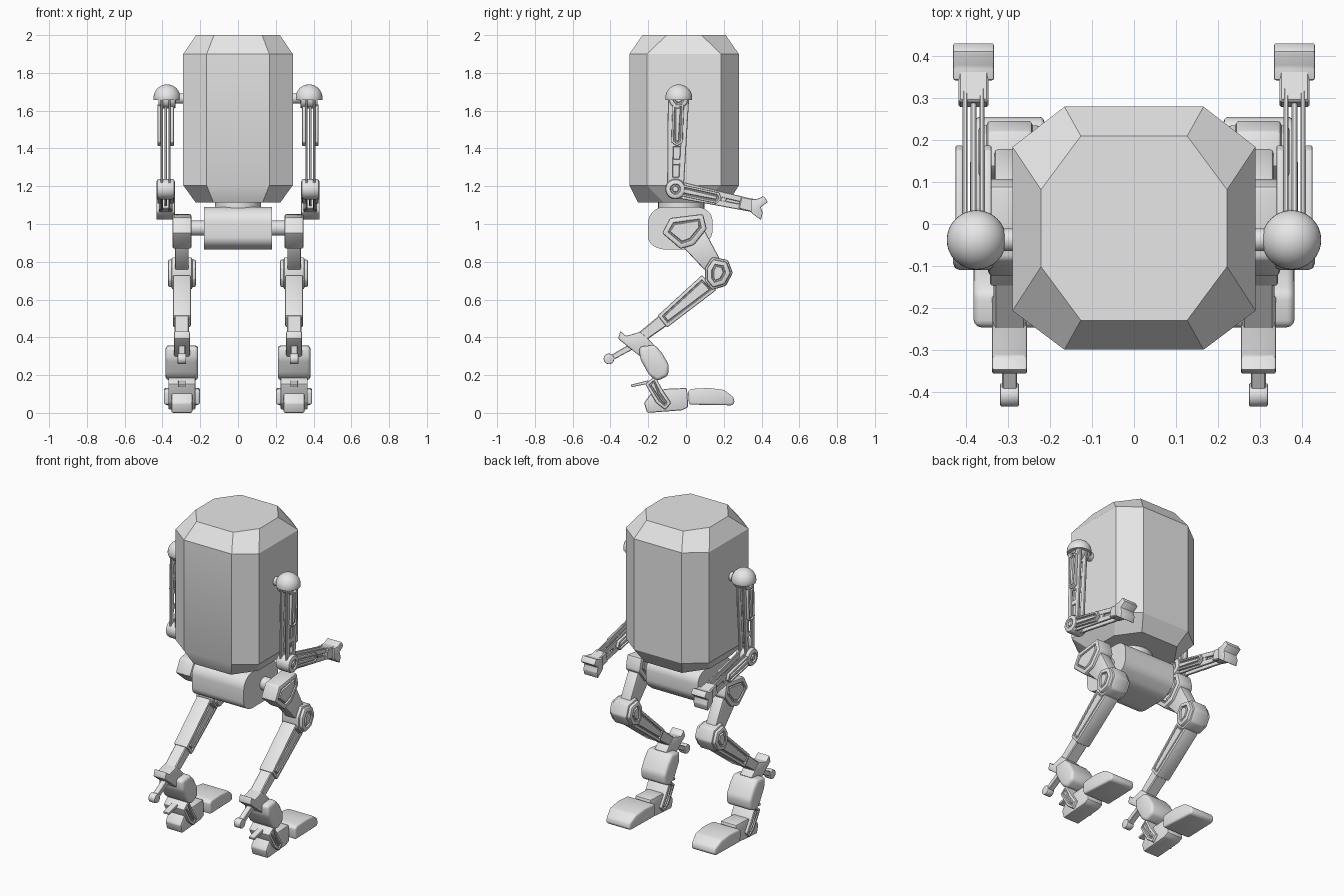
import bpy, bmesh, math
from mathutils import Vector, Matrix

if "Cube" in bpy.data.objects:
    bpy.data.objects.remove(bpy.data.objects["Cube"])

grey = bpy.data.materials.new("plain grey")
grey.diffuse_color = (0.8, 0.8, 0.8, 1)
grey.use_nodes = True
grey.node_tree.nodes["Principled BSDF"].inputs["Base Color"].default_value = grey.diffuse_color
LEG, ARM = 0.297, 0.383     # centre lines of the legs and arms


def finish(name, bm, bevel=0.0, segs=2, panel=0.0, mirror=True):
    """Bevel, recess the side panels, mirror and shade one part."""
    bmesh.ops.recalc_face_normals(bm, faces=bm.faces[:])
    if bevel:
        edges = [e for e in bm.edges if len(e.link_faces) == 2 and e.calc_face_angle(0) > 0.3]
        bmesh.ops.bevel(bm, geom=edges, offset=bevel, segments=segs, profile=0.5,
                        affect='EDGES', clamp_overlap=True)
    if panel:
        bm.normal_update()
        big = max(f.calc_area() for f in bm.faces if abs(f.normal.x) > 0.98)
        caps = [f for f in bm.faces if abs(f.normal.x) > 0.98 and f.calc_area() > big * 0.8]
        bmesh.ops.inset_individual(bm, faces=caps, thickness=panel)
        bmesh.ops.inset_individual(bm, faces=caps, thickness=0.004, depth=-0.008)
        bmesh.ops.inset_individual(bm, faces=caps, thickness=0.006)
        bmesh.ops.inset_individual(bm, faces=caps, thickness=0.004, depth=0.008)
    me = bpy.data.meshes.new(name)
    bm.to_mesh(me)
    bm.free()
    me.materials.append(grey)
    ob = bpy.data.objects.new(name, me)
    bpy.context.collection.objects.link(ob)
    bpy.ops.object.select_all(action='DESELECT')
    ob.select_set(True)
    bpy.context.view_layer.objects.active = ob
    bpy.ops.object.shade_smooth_by_angle(angle=math.radians(30))
    if mirror:
        ob.modifiers.new("mirror", 'MIRROR')
    return ob


def loft(rings):
    """Closed skin through rings of equal point count."""
    bm = bmesh.new()
    vs = [[bm.verts.new(p) for p in r] for r in rings]
    n = len(vs[0])
    for a, b in zip(vs, vs[1:]):
        for i in range(n):
            bm.faces.new((a[i], a[(i + 1) % n], b[(i + 1) % n], b[i]))
    bm.faces.new(vs[0])
    bm.faces.new(vs[-1])
    return bm


def prism(name, pts, xc, half, bevel=0.006, segs=2, panel=0.0, mirror=True):
    """Side profile (y, z) extruded across x."""
    bm = loft([[(xc + s * half, y, z) for y, z in pts] for s in (-1, 1)])
    return finish(name, bm, bevel, segs, panel, mirror)


def bar(name, p, q, w0, w1, xc, half, bevel=0.003, panel=0.0):
    """Tapered bar from p to q in the side plane."""
    p, q = Vector(p), Vector(q)
    d = (q - p).normalized()
    n = Vector((-d.y, d.x))
    pts = [p + n * w0, q + n * w1, q - n * w1, p - n * w0]
    return prism(name, pts, xc, half, bevel, 1, panel)


def disc(name, yz, r, xc, half, sides=32, bevel=0.008, panel=0.0):
    """Cylinder lying along x."""
    pts = [(yz[0] + r * math.cos(2 * math.pi * i / sides),
            yz[1] + r * math.sin(2 * math.pi * i / sides)) for i in range(sides)]
    bm = loft([[(xc + s * half, y, z) for y, z in pts] for s in (-1, 1)])
    bmesh.ops.recalc_face_normals(bm, faces=bm.faces[:])
    if bevel:
        rim = [e for e in bm.edges if e.calc_face_angle(0) > 1.2]
        bmesh.ops.bevel(bm, geom=rim, offset=bevel, segments=2, profile=0.5, affect='EDGES')
    return finish(name, bm, 0, 1, panel)


# Faceted torso
def octagon(half, z):
    return [(x, y, z) for x, y in half] + [(-x, y, z) for x, y in reversed(half)]


wide = [(0.166, -0.30), (0.29, -0.207), (0.29, 0.184), (0.166, 0.28)]
cap = [(0.127, -0.23), (0.222, -0.102), (0.222, 0.082), (0.127, 0.21)]
base = [(0.13, -0.255), (0.225, -0.12), (0.225, 0.09), (0.13, 0.225)]
finish("torso", loft([octagon(base, 1.115), octagon(wide, 1.205),
                      octagon(wide, 1.90), octagon(cap, 2.0)]), mirror=False)

# Waist and pelvis
bm = bmesh.new()
bmesh.ops.create_cone(bm, cap_ends=True, segments=32, radius1=0.122, radius2=0.122, depth=0.09,
                      matrix=Matrix.Translation((0, -0.025, 1.09)))
finish("waist", bm, mirror=False)
pelvis = loft([[(x, y, z) for y, z in [(-0.20, 0.90), (-0.14, 0.865), (0.06, 0.865), (0.14, 0.93),
                                       (0.14, 1.05), (0.09, 1.09), (-0.15, 1.09), (-0.20, 1.04)]]
               for x in (-0.18, 0.18)])
bmesh.ops.recalc_face_normals(pelvis, faces=pelvis.faces[:])
long_edges = [e for e in pelvis.edges if abs(e.verts[0].co.x - e.verts[1].co.x) > 0.1]
bmesh.ops.bevel(pelvis, geom=long_edges, offset=0.03, segments=4, profile=0.5, affect='EDGES')
finish("pelvis", pelvis, mirror=False)
disc("hip_axle", (0.0, 0.978), 0.04, 0.22, 0.06, bevel=0)

# Hip, thigh and knee
prism("hip_block", [(-0.127, 0.952), (-0.084, 1.032), (0.09, 1.053), (0.11, 0.974),
                    (0.042, 0.889), (-0.03, 0.868)], LEG, 0.051, 0.01, 2, 0.018)
prism("thigh", [(0.10, 0.963), (0.185, 0.804), (0.10, 0.755), (-0.016, 0.878)], LEG, 0.036, 0.008)
knee = [(0.137, 0.825), (0.222, 0.81), (0.248, 0.741), (0.211, 0.672),
        (0.137, 0.651), (0.10, 0.698), (0.10, 0.767)]
prism("knee_core", knee, LEG, 0.055, 0.01)
kc = Vector((0.172, 0.74))
prism("knee_guard", [kc + (Vector(p) - kc) * 0.86 for p in knee], LEG, 0.074, 0.01, 2, 0.016)

# Shin, tapering to the rear joint
prism("shin", [(0.085, 0.73), (0.16, 0.65), (-0.10, 0.452), (-0.15, 0.515)], LEG, 0.047, 0.007, 2, 0.014)
bar("shin_end", (-0.08, 0.52), (-0.235, 0.402), 0.036, 0.028, LEG, 0.038, 0.005)
prism("rear_joint", [(-0.348, 0.434), (-0.317, 0.407), (-0.243, 0.429), (-0.211, 0.402),
                     (-0.169, 0.36), (-0.227, 0.286), (-0.30, 0.345), (-0.359, 0.392)], LEG, 0.042)
bar("spur_rod", (-0.29, 0.35), (-0.40, 0.288), 0.016, 0.014, LEG, 0.018)
disc("spur_knob", (-0.408, 0.286), 0.028, LEG, 0.023, 24, 0.005)

# Lower shank, ankle and foot
prism("shank", [(-0.248, 0.35), (-0.164, 0.36), (-0.127, 0.317), (-0.09, 0.254), (-0.095, 0.196),
                (-0.153, 0.169), (-0.195, 0.20), (-0.243, 0.286)], LEG, 0.086, 0.018, 3)
prism("ankle", [(-0.216, 0.153), (-0.164, 0.195), (-0.121, 0.116), (-0.079, 0.053),
                (-0.11, 0.016), (-0.158, 0.053)], LEG, 0.072, 0.007, 2, 0.01)
bar("heel_lever", (-0.29, 0.143), (-0.20, 0.163), 0.007, 0.009, LEG, 0.02, 0.002)
prism("heel", [(-0.222, 0.053), (-0.18, 0.11), (-0.11, 0.127), (0.005, 0.132), (0.012, 0.03),
               (-0.02, 0.014), (-0.206, 0.0)], LEG, 0.055, 0.008)
toe = prism("toe", [(0.01, 0.116), (0.03, 0.127), (0.121, 0.132), (0.20, 0.122), (0.25, 0.085),
                    (0.258, 0.055), (0.243, 0.04), (0.016, 0.044)], LEG, 0.095, 0.012, 3)
for v in toe.data.vertices:            # narrower tip
    if v.co.y > 0.18:
        v.co.x = LEG + (v.co.x - LEG) * (1 - (v.co.y - 0.18) * 2)


# Arms: slotted side plates round a thin spine, with an outer cover at the upper end
def arm_segment(name, p, q, w0, w1, rungs):
    p, q = Vector(p), Vector(q)
    d = (q - p).normalized()
    n = Vector((-d.y, d.x))
    for k, off in (("inner", -0.02), ("outer", 0.02)):
        for s, side in ((1, "front"), (-1, "back")):
            bar(f"{name}_{k}_{side}_rail", p + n * s * (w0 - 0.017), q + n * s * (w1 - 0.017),
                0.017, 0.015, ARM + off, 0.006)
        for i in range(rungs):
            t = (i + 0.5) / rungs
            c = p.lerp(q, t)
            bar(f"{name}_{k}_rung_{i + 1}", c - d * 0.016, c + d * 0.016, w0 * 0.7, w1 * 0.7,
                ARM + off, 0.005)
    bar(f"{name}_spine", p, q, w0 * 0.45, w1 * 0.45, ARM, 0.007)
    for k, off in (("inner", -0.034), ("outer", 0.034)):
        a, b = p + d * 0.03, p + d * 0.23
        prism(f"{name}_{k}_cover", [a + n * 0.03, b + n * 0.03, b + d * 0.02, b - n * 0.03,
                                    a - n * 0.03], ARM + off, 0.009, 0.004, 2, 0.008)


SHOULDER, ELBOW, WRIST = (-0.04, 1.662), (-0.056, 1.185), (0.35, 1.098)
arm_segment("upper_arm", SHOULDER, ELBOW, 0.056, 0.046, 5)
arm_segment("forearm", ELBOW, WRIST, 0.046, 0.036, 4)

# Shoulder dome, joint and axle
bm = bmesh.new()
bmesh.ops.create_uvsphere(bm, u_segments=32, v_segments=20, radius=0.071)
cut = bmesh.ops.bisect_plane(bm, geom=bm.verts[:] + bm.edges[:] + bm.faces[:], dist=1e-5,
                             plane_co=(0, 0, -0.012), plane_no=(0, 0, 1), clear_inner=True)
bmesh.ops.contextual_create(bm, geom=[g for g in cut['geom_cut'] if isinstance(g, bmesh.types.BMEdge)])
bmesh.ops.translate(bm, verts=bm.verts[:], vec=(0.376, -0.038, 1.668))
finish("shoulder_dome", bm)
disc("shoulder_joint", SHOULDER, 0.05, 0.376, 0.046, panel=0.012)
disc("shoulder_axle", (-0.038, 1.665), 0.027, 0.32, 0.05, bevel=0)

# Elbow
disc("elbow", ELBOW, 0.054, 0.383, 0.049, bevel=0.016, panel=0.01)

# Wrist and gripper
bar("wrist", (0.285, 1.113), (0.365, 1.095), 0.033, 0.036, ARM, 0.036, 0.005)
prism("gripper", [(0.343, 1.132), (0.375, 1.132), (0.412, 1.148), (0.433, 1.116), (0.396, 1.09),
                  (0.406, 1.058), (0.396, 1.021), (0.36, 1.048), (0.343, 1.063)], ARM, 0.049, 0.005)
